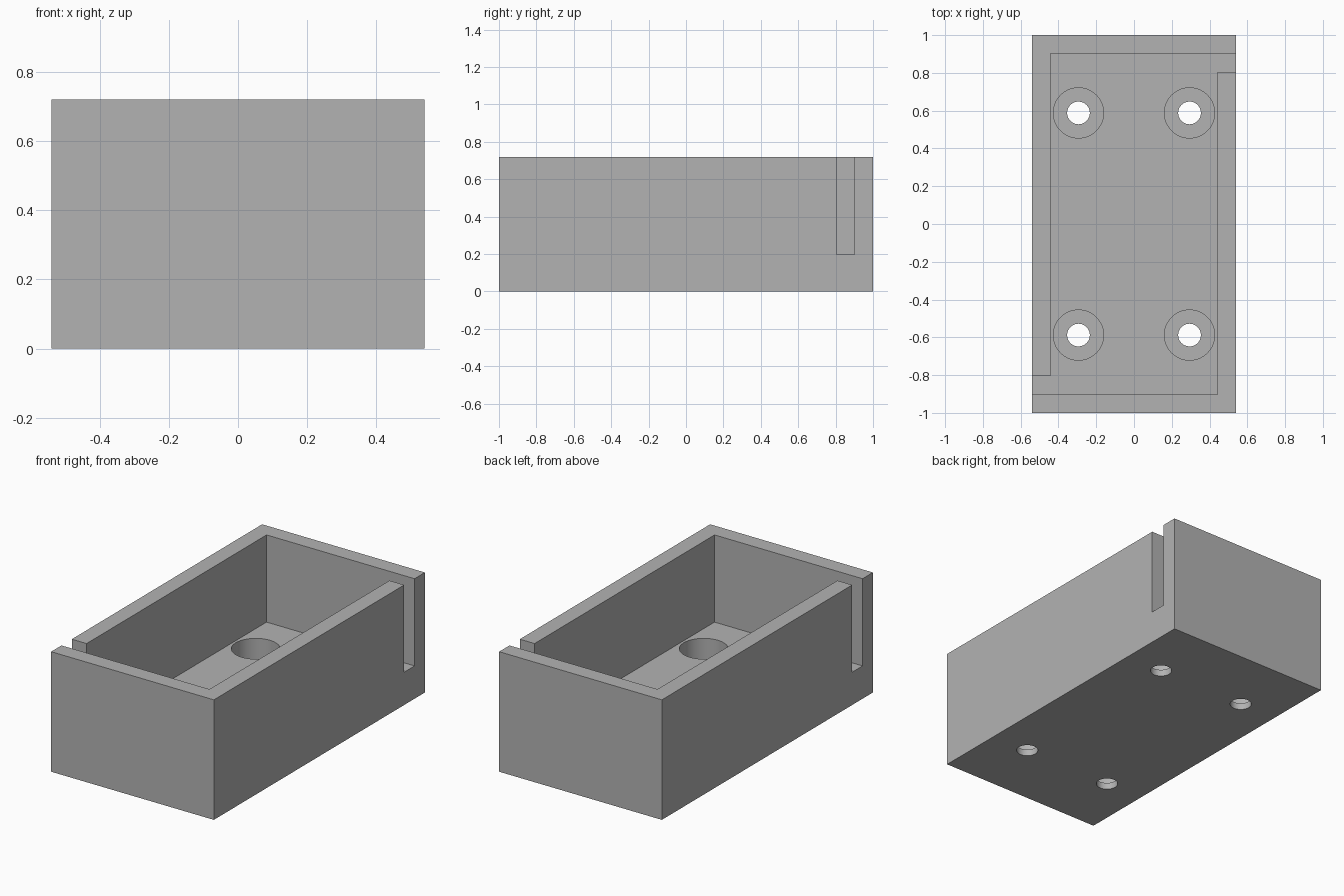
import bpy
import bmesh

# Main dimensions
HALF_W, HALF_L, HEIGHT = 0.54, 1.0, 0.72
WALL, FLOOR = 0.098, 0.197
HOLE_X, HOLE_Y = 0.294, 0.588
HOLE_R, BORE_R, BORE_Z = 0.06, 0.133, 0.04

if "Cube" in bpy.data.objects:
    bpy.data.objects.remove(bpy.data.objects["Cube"], do_unlink=True)

grey = bpy.data.materials.new("plain_grey")
grey.use_nodes = True
grey.diffuse_color = (0.45, 0.45, 0.45, 1)
grey.node_tree.nodes["Principled BSDF"].inputs["Base Color"].default_value = (0.45, 0.45, 0.45, 1)


def prism(name, outline, z0, z1):
    """Extrude a counter-clockwise outline from z0 up to z1."""
    bm = bmesh.new()
    base = bm.faces.new([bm.verts.new((x, y, z0)) for x, y in outline])
    top = bmesh.ops.extrude_face_region(bm, geom=[base])["geom"]
    verts = [v for v in top if isinstance(v, bmesh.types.BMVert)]
    bmesh.ops.translate(bm, verts=verts, vec=(0, 0, z1 - z0))
    bmesh.ops.recalc_face_normals(bm, faces=bm.faces)
    mesh = bpy.data.meshes.new(name)
    bm.to_mesh(mesh)
    bm.free()
    mesh.materials.append(grey)
    obj = bpy.data.objects.new(name, mesh)
    bpy.context.collection.objects.link(obj)
    return obj


def cylinder(name, x, y, radius, z0, z1):
    bpy.ops.mesh.primitive_cylinder_add(vertices=64, radius=radius, depth=z1 - z0,
                                        location=(x, y, (z0 + z1) / 2))
    obj = bpy.context.object
    obj.name = name
    obj.data.materials.append(grey)
    return obj


def cut(target, cutter):
    """Subtract the cutter from the target, then discard it."""
    cutter.hide_render = True
    bpy.ops.object.select_all(action="DESELECT")
    bpy.context.view_layer.objects.active = target
    target.select_set(True)
    mod = target.modifiers.new("cut", "BOOLEAN")
    mod.operation = "DIFFERENCE"
    mod.solver = "EXACT"
    mod.object = cutter
    bpy.ops.object.modifier_apply(modifier=mod.name)
    bpy.data.objects.remove(cutter, do_unlink=True)


# Solid outer block
tray = prism("mounting_tray", [(-HALF_W, -HALF_L), (HALF_W, -HALF_L),
                               (HALF_W, HALF_L), (-HALF_W, HALF_L)], 0, HEIGHT)

# Cavity with a slot through each long wall at opposite corners
ix, iy = HALF_W - WALL, HALF_L - WALL
out, slot = HALF_W + WALL, iy - WALL
half = [(ix, -iy), (ix, slot), (out, slot), (out, iy)]
cut(tray, prism("cavity_cutter", half + [(-x, -y) for x, y in half], FLOOR, HEIGHT + WALL))

# Counterbored screw holes in the floor
for x in (-HOLE_X, HOLE_X):
    for y in (-HOLE_Y, HOLE_Y):
        cut(tray, cylinder("counterbore_cutter", x, y, BORE_R, BORE_Z, FLOOR + WALL))
        cut(tray, cylinder("hole_cutter", x, y, HOLE_R, -WALL, FLOOR))

bpy.ops.object.shade_smooth_by_angle()
